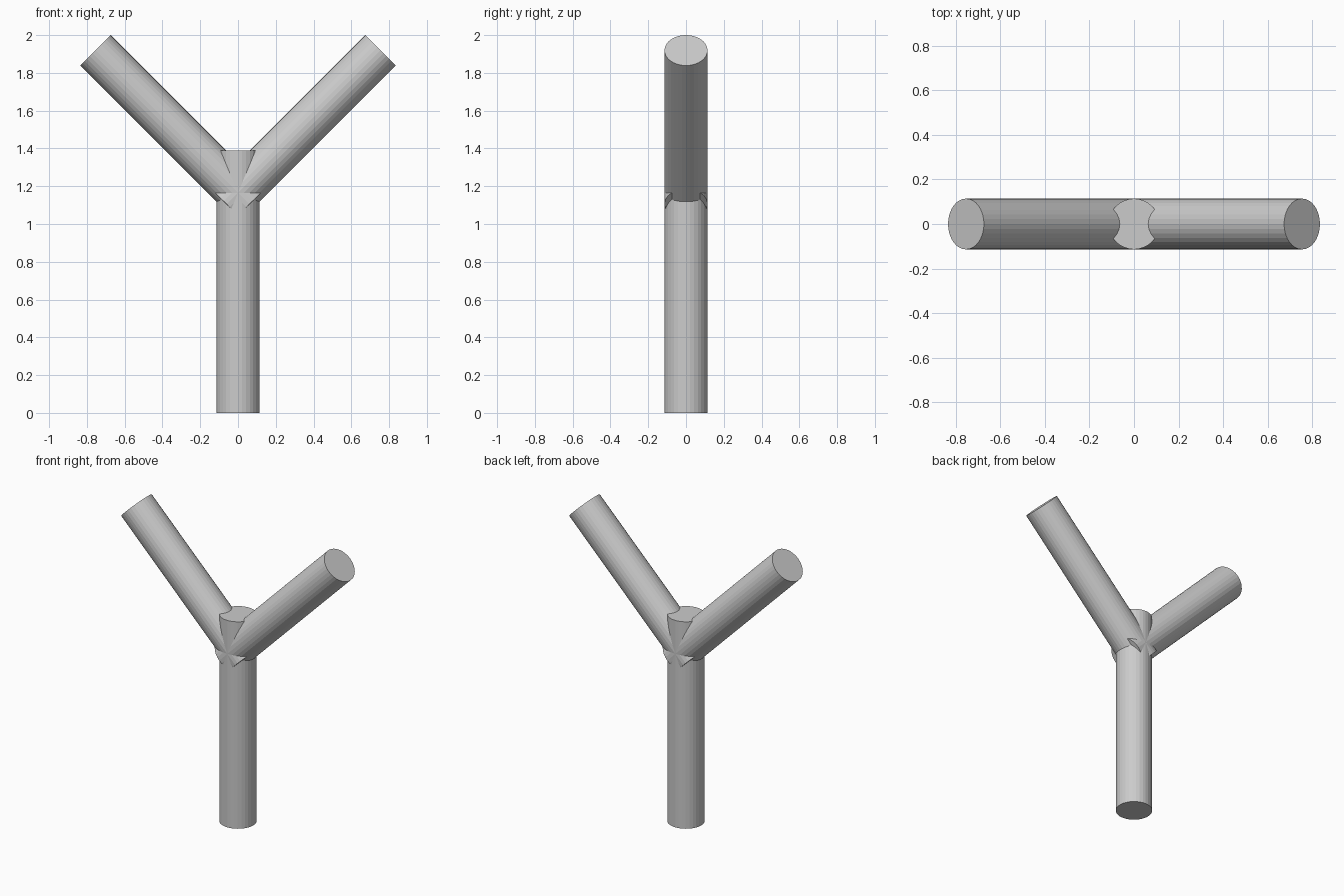
import bpy
import math
from mathutils import Vector

if "Cube" in bpy.data.objects:
    bpy.data.objects.remove(bpy.data.objects["Cube"])

RADIUS = 0.114


def rod(name, start, end):
    """Round flat-shaded rod running between two points."""
    start, end = Vector(start), Vector(end)
    axis = end - start
    tilt = math.atan2(axis.x, axis.z)
    bpy.ops.mesh.primitive_cylinder_add(
        vertices=32, radius=RADIUS, depth=axis.length,
        location=(start + end) / 2, rotation=(0, tilt, 0))
    bpy.context.object.name = name


# Upright post, its flat top showing in the fork
rod("post", (0, 0, 0), (0, 0, 1.39))

# Two 45 degree arms crossing the post axis and ending just past it
for name, side in (("left_arm", -1), ("right_arm", 1)):
    rod(name, (-0.06 * side, 0, 1.105), (0.7545 * side, 0, 1.9195))
